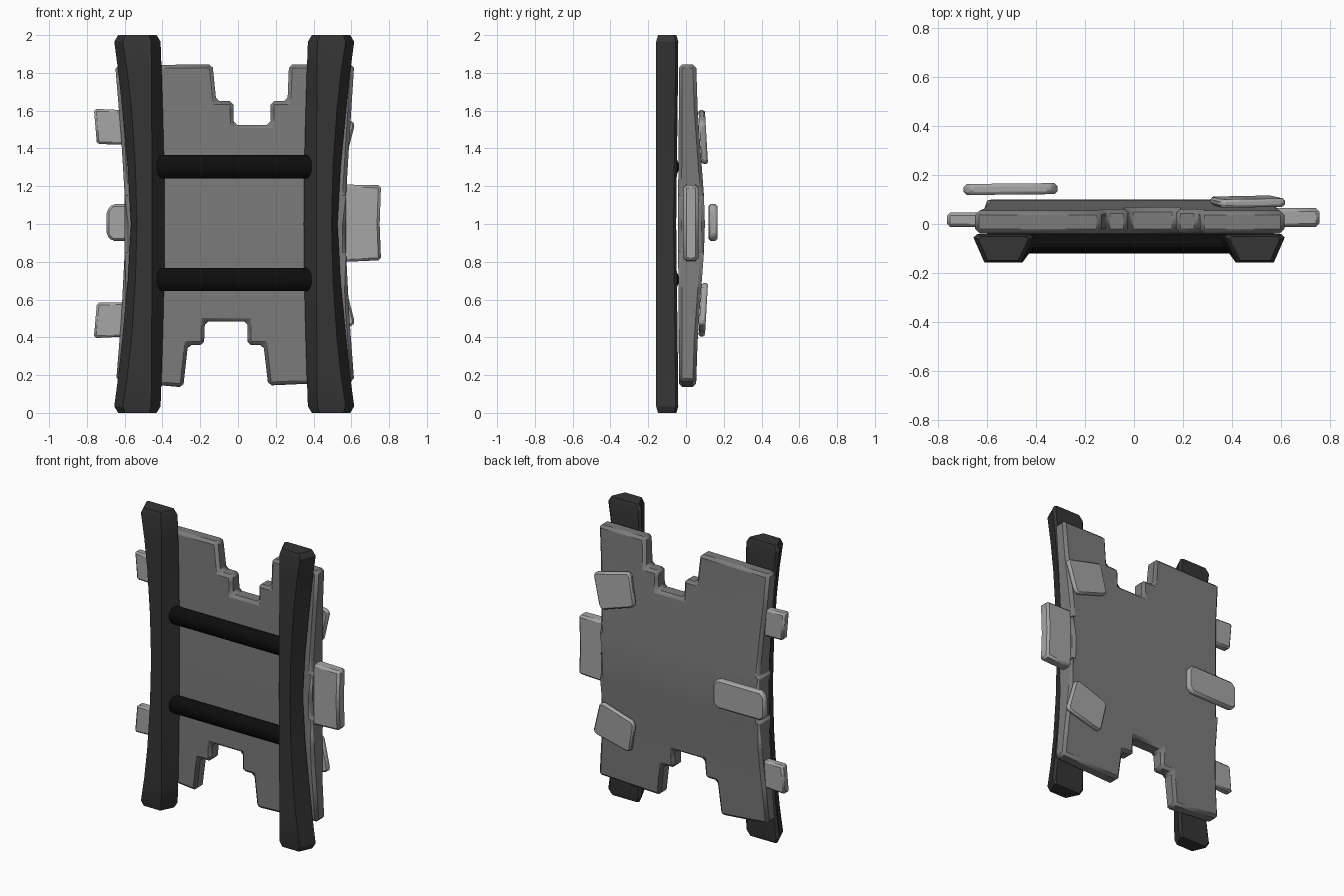
import bpy, bmesh, math
from mathutils import Vector

if "Cube" in bpy.data.objects:
    bpy.data.objects.remove(bpy.data.objects["Cube"])


def material(name, v):
    m = bpy.data.materials.new(name)
    m.diffuse_color = (v, v, v, 1)
    m.use_nodes = True
    m.node_tree.nodes["Principled BSDF"].inputs["Base Color"].default_value = m.diffuse_color
    return m


RAIL = material("dark_rail", 0.035)
RUNG = material("black_rung", 0.004)
PLATE = material("mid_grey", 0.2)
TAB = material("light_grey", 0.38)


def finish(name, bm, mat, bevel=0.0):
    bmesh.ops.recalc_face_normals(bm, faces=bm.faces[:])
    me = bpy.data.meshes.new(name)
    bm.to_mesh(me)
    bm.free()
    ob = bpy.data.objects.new(name, me)
    bpy.context.collection.objects.link(ob)
    me.materials.append(mat)
    if bevel:
        b = ob.modifiers.new("edge_chamfer", 'BEVEL')
        b.width, b.segments = bevel, 1
        b.limit_method, b.angle_limit = 'ANGLE', math.radians(40)
    bpy.ops.object.select_all(action='DESELECT')
    ob.select_set(True)
    bpy.context.view_layer.objects.active = ob
    bpy.ops.object.shade_smooth_by_angle(angle=math.radians(25))
    return ob


def slab(name, pts, front, back, mat, bevel, cuts=()):
    """Outline in x/z, thickened between front(x, z) and back(x, z)."""
    bm = bmesh.new()
    bm.faces.new([bm.verts.new((x, 0, z)) for x, z in pts])
    for z in cuts:
        bmesh.ops.bisect_plane(bm, geom=bm.verts[:] + bm.edges[:] + bm.faces[:],
                               plane_co=(0, 0, z), plane_no=(0, 0, 1))
    near = bm.verts[:]
    ext = bmesh.ops.extrude_face_region(bm, geom=bm.faces[:], use_keep_orig=True)
    far = [g for g in ext["geom"] if isinstance(g, bmesh.types.BMVert)]
    for v in near:
        v.co.y = front(v.co.x, v.co.z)
    for v in far:
        v.co.y = back(v.co.x, v.co.z)
    return finish(name, bm, mat, bevel)


def loft(name, rings, mat):
    bm = bmesh.new()
    loops = [[bm.verts.new(p) for p in r] for r in rings]
    n = len(loops[0])
    for a, b in zip(loops, loops[1:]):
        for i in range(n):
            bm.faces.new((a[i], a[(i + 1) % n], b[(i + 1) % n], b[i]))
    bm.faces.new(loops[0])
    bm.faces.new(loops[-1])
    return finish(name, bm, mat)


def piecewise(knots, t):
    for (a, u), (b, v) in zip(knots, knots[1:]):
        if t <= b:
            return u + (v - u) * (t - a) / (b - a)
    return knots[-1][1]


CX = -0.02  # centre line of the frame

# Side rails: waisted trapezoid section (height from middle, back out/in, front out/in)
RAIL_KNOTS = [(0.0, .547, .368, .515, .436), (0.3, .563, .371, .523, .436),
              (0.6, .592, .378, .543, .437), (0.8, .613, .384, .565, .438),
              (0.965, .635, .39, .59, .44)]


def rail_ring(h, bo, bi, fo, fi, s, inset=1.0):
    back = -0.041 - 0.011 * (1 - min(1, abs(h) / 0.9))
    sec = [(bo - .015, back), (bo, back - .014), (fo, -.158),
           (fi, -.158), (bi, back - .014), (bi + .015, back)]
    c = Vector((sum(p[0] for p in sec) / 6, -.1))
    sec = [c + (Vector(p) - c) * inset for p in sec]
    return [(CX + s * p.x, p.y, 1 + h) for p in sec]


for side, s in (("left", -1), ("right", 1)):
    half = [(k, 1.0) for k in RAIL_KNOTS] + [((1.0,) + RAIL_KNOTS[-1][1:], 0.83)]
    full = [((-k[0],) + k[1:], i) for k, i in reversed(half[1:])] + half
    loft(side + "_rail", [rail_ring(*k, s, i) for k, i in full], RAIL)

# Rungs between the rails
for name, z in (("upper_rung", 1.303), ("lower_rung", 0.705)):
    rings = []
    for x, k in ((-.445, .8), (-.42, 1), (.42, 1), (.445, .8)):
        rings.append([(CX + x, -.079 + .041 * k * math.cos(i * math.pi / 8),
                       z + .061 * k * math.sin(i * math.pi / 8)) for i in range(16)])
    loft(name, rings, RUNG)

# Stepped back plate, thickest at mid height
BACK = [(0, .10), (.15, .095), (.35, .08), (.6, .062), (.9, .052)]
outline = [(-.65, 1.84), (-.135, 1.845), (-.115, 1.65), (-.025, 1.65), (-.022, 1.525),
           (.172, 1.525), (.172, 1.65), (.262, 1.65), (.27, 1.845), (.615, 1.845),
           (.59, 1.45), (.572, 1.15), (.572, .85), (.59, .5),
           (.615, .165), (.16, .145), (.135, .36), (.05, .36), (.05, .485),
           (-.175, .485), (-.18, .36), (-.265, .36), (-.29, .135), (-.645, .168),
           (-.618, .5), (-.6, .85), (-.6, 1.15), (-.618, 1.45)]
slab("back_plate", outline,
     lambda x, z: -.038 - .005 * max(0, 1 - abs(z - 1) / .6),
     lambda x, z: piecewise(BACK, abs(z - 1)),
     PLATE, .018, [1 + d for d in (-.6, -.35, -.15, 0, .15, .35, .6)])

# Large tab on the right edge
slab("right_edge_tab", [(.5, 1.21), (.757, 1.205), (.75, 1.0), (.757, .808), (.5, .797)],
     lambda x, z: -.012, lambda x, z: .065, TAB, .014)

# Mirrored upper and lower tabs
for name, f in (("upper", 1), ("lower", -1)):
    def flip(pts):
        return [(x, 1.003 + f * (z - 1.003)) for x, z in pts]
    slab(name + "_left_edge_tab",
         flip([(-.763, 1.61), (-.55, 1.60), (-.55, 1.42), (-.747, 1.423)]),
         lambda x, z: -.012, lambda x, z: .046, TAB, .012)

    def skin(x, z):
        return .066 + (.6 - abs(z - 1.003)) * .058
    slab(name + "_back_tab",
         flip([(.605, 1.545), (.618, 1.525), (.567, 1.33), (.54, 1.315), (.325, 1.385),
               (.31, 1.41), (.345, 1.585), (.365, 1.605)]),
         skin, lambda x, z: skin(x, z) + .034, TAB, .01)

# Middle tab on the back
slab("middle_back_tab",
     [(-.665, 1.105), (-.345, 1.105), (-.312, 1.07), (-.312, .94), (-.345, .91),
      (-.665, .91), (-.695, .94), (-.695, 1.07)],
     lambda x, z: .12 + .01 * (x + .5), lambda x, z: .165 + .01 * (x + .5), TAB, .012)
